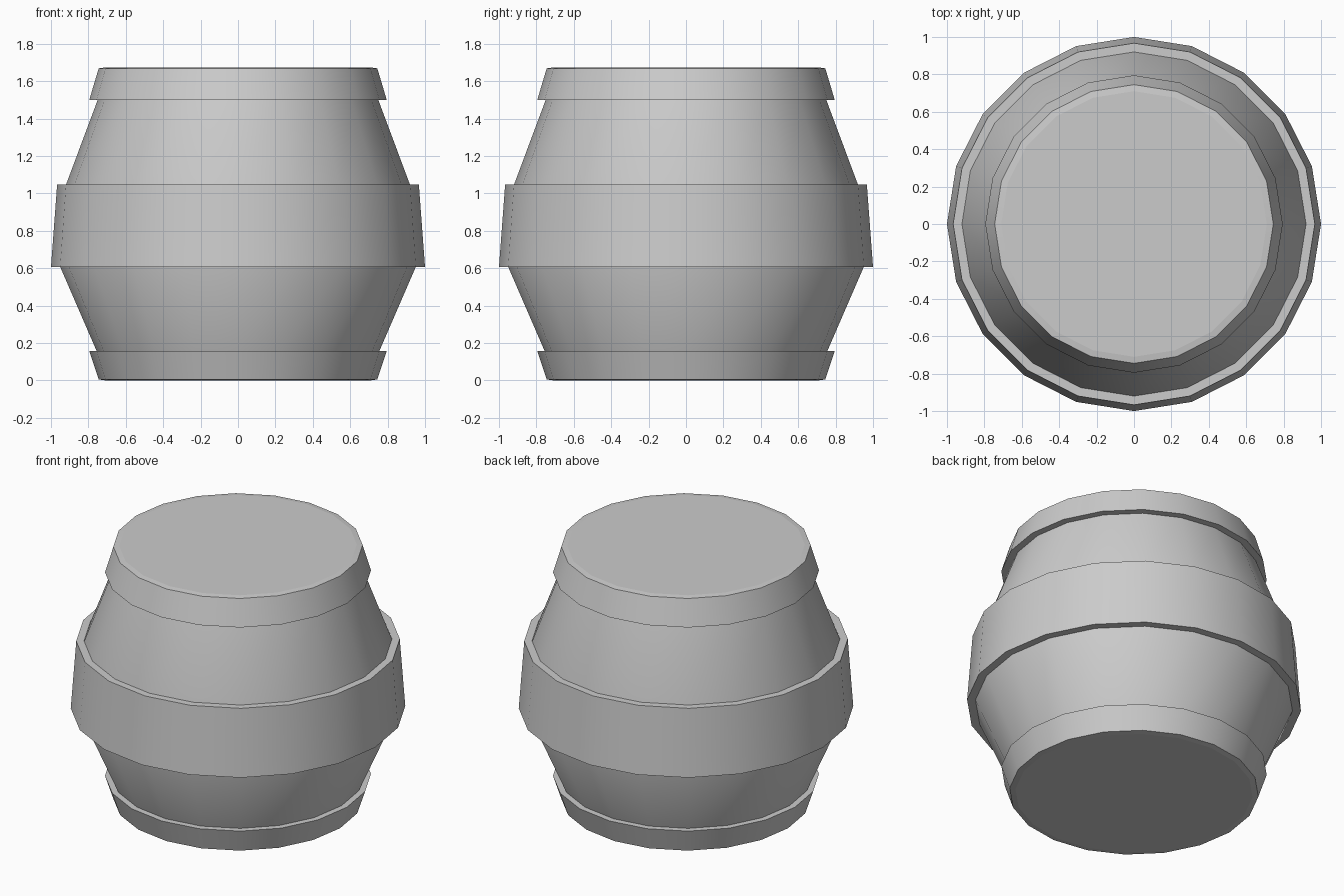
import bpy, bmesh
from math import cos, sin, pi, radians

if "Cube" in bpy.data.objects:
    bpy.data.objects.remove(bpy.data.objects["Cube"])

SIDES = 20


def lathe(name, profile, caps=False):
    """Spin a (radius, z) profile, listed bottom to top, around the z axis."""
    bm = bmesh.new()
    rings = [[bm.verts.new((r * cos(2 * pi * i / SIDES), r * sin(2 * pi * i / SIDES), z))
              for i in range(SIDES)] for r, z in profile]
    for low, high in zip(rings, rings[1:]):
        for i in range(SIDES):
            j = (i + 1) % SIDES
            bm.faces.new((low[i], low[j], high[j], high[i]))
    if caps:
        bm.faces.new(rings[0][::-1])
        bm.faces.new(rings[-1])
    mesh = bpy.data.meshes.new(name)
    bm.to_mesh(mesh)
    bm.free()
    obj = bpy.data.objects.new(name, mesh)
    bpy.context.collection.objects.link(obj)
    bpy.ops.object.select_all(action='DESELECT')
    obj.select_set(True)
    bpy.context.view_layer.objects.active = obj
    bpy.ops.object.shade_smooth_by_angle(angle=radians(30))
    return obj


# Bulging wooden body with flat lid and base
lathe("barrel_body", [(0.71, 0.0), (0.755, 0.155), (0.95, 0.605),
                      (0.92, 1.045), (0.75, 1.5), (0.71, 1.673)], caps=True)

# Hoops: sloped outer wall with ledges running in to the body
lathe("bottom_hoop", [(0.71, 0.0), (0.745, 0.005), (0.795, 0.157), (0.755, 0.157)])
lathe("middle_hoop", [(0.95, 0.605), (1.0, 0.605), (0.967, 1.047), (0.92, 1.047)])
lathe("top_hoop", [(0.75, 1.5), (0.795, 1.5), (0.745, 1.668), (0.71, 1.673)])
